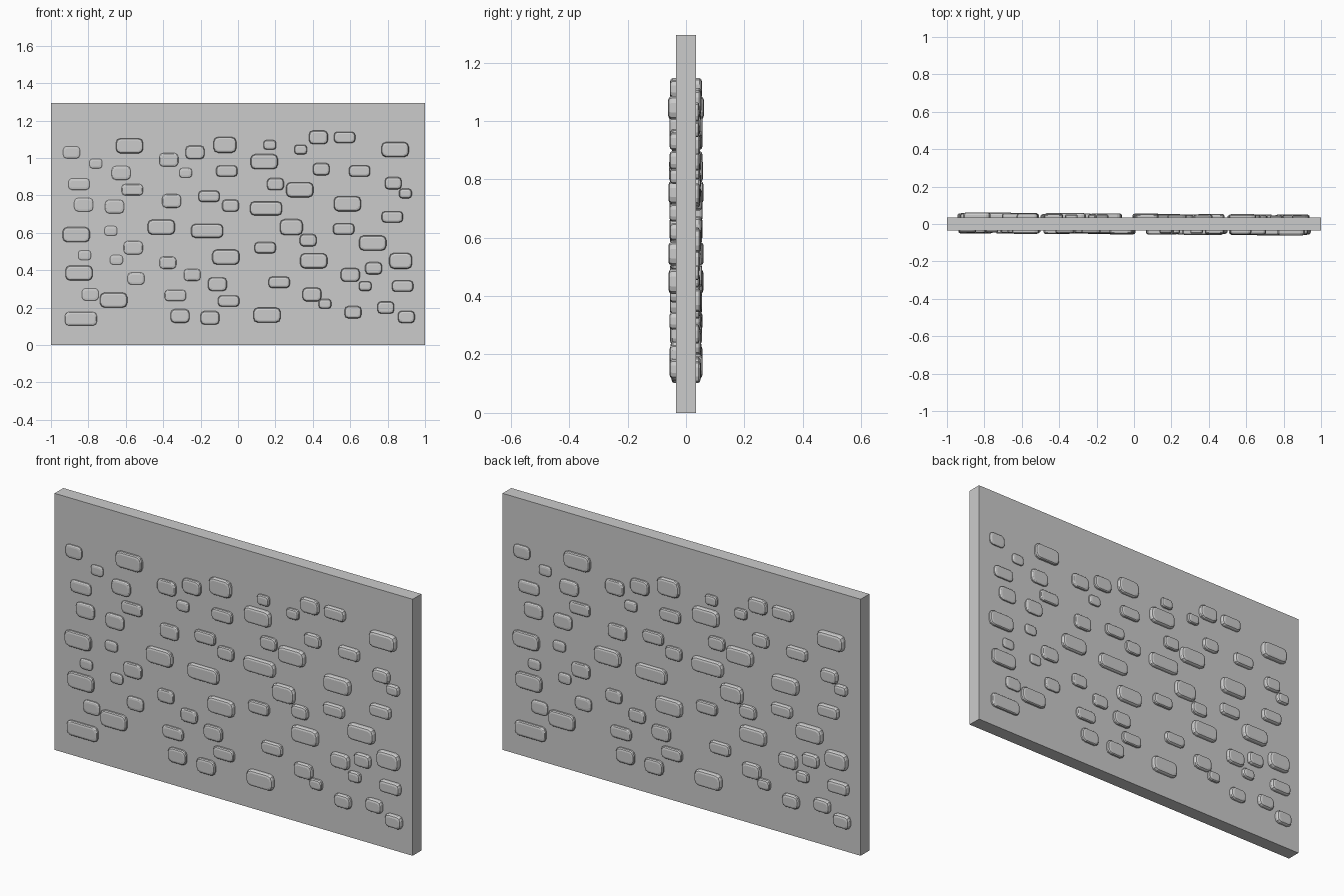
import bpy, bmesh
from math import pi, cos, sin

if "Cube" in bpy.data.objects:
    bpy.data.objects.remove(bpy.data.objects["Cube"])

THICK = 0.07   # slab thickness
HEIGHT = 1.295


def make_object(name, bm):
    bmesh.ops.recalc_face_normals(bm, faces=bm.faces)
    mesh = bpy.data.meshes.new(name)
    bm.to_mesh(mesh)
    bm.free()
    obj = bpy.data.objects.new(name, mesh)
    bpy.context.collection.objects.link(obj)
    return obj


def rounded_rect(w, h, r):
    """Outline of a rectangle with three points on every corner."""
    pts = []
    for k, (sx, sz) in enumerate([(1, 1), (-1, 1), (-1, -1), (1, -1)]):
        for j in range(3):
            a = pi / 2 * (k + j / 2)
            pts.append((sx * (w / 2 - r) + r * cos(a), sz * (h / 2 - r) + r * sin(a)))
    return pts


def add_stone(bm, x, z, w, h, depth):
    """A raised stone with a softened rim, sunk slightly into the slab."""
    rings = []
    for y, inset in [(-0.012, 0), (depth * 0.55, 0), (depth * 0.87, 0.004), (depth, 0.012)]:
        outline = rounded_rect(w - 2 * inset, h - 2 * inset, h * 0.3 - inset * 0.5)
        rings.append([bm.verts.new((x + px, -THICK / 2 - y, z + pz)) for px, pz in outline])
    n = len(rings[0])
    for a, b in zip(rings, rings[1:]):
        for i in range(n):
            j = (i + 1) % n
            bm.faces.new((a[i], a[j], b[j], b[i]))
    bm.faces.new(rings[0])
    bm.faces.new(rings[-1])


def stones(name, w, h, bulge, places):
    """One size of stone on the front, and the same turned half round on the back."""
    bm = bmesh.new()
    for x, z in places:
        add_stone(bm, x, z, w, h, bulge + 0.006 * x)
    front = make_object("front_" + name, bm)
    back = bpy.data.objects.new("back_" + name, front.data)
    back.rotation_euler.z = pi
    bpy.context.collection.objects.link(back)


# wall slab
bm = bmesh.new()
bmesh.ops.create_cube(bm, size=1)
for v in bm.verts:
    v.co = (v.co.x * 2, v.co.y * THICK, (v.co.z + 0.5) * HEIGHT)
make_object("wall_slab", bm)

# raised stones, grouped by size
stones("pebbles", 0.068, 0.051, 0.015, [
    (-.68, .61), (-.82, .48), (-.65, .455), (-.28, .92), (.17, 1.07),
    (.335, 1.045), (.465, .22), (.895, .81), (.68, .315), (-.76, .97)])
stones("small_stones", 0.09, 0.065, 0.016, [
    (-.89, 1.03), (-.545, .355), (-.79, .27), (-.245, .375), (-.04, .745),
    (-.375, .44), (.445, .94), (.20, .86), (.375, .56), (.83, .865),
    (.725, .41), (.615, .175), (.79, .20), (.90, .15)])
stones("block_stones", 0.102, 0.073, 0.017, [
    (-.625, .92), (-.825, .75), (-.66, .74), (-.56, .52), (-.37, .99),
    (-.23, 1.03), (-.355, .77), (-.11, .325), (-.31, .155), (-.15, .145),
    (.43, 1.11), (.395, .27), (.60, .375)])
stones("flat_stones", 0.114, 0.06, 0.017, [
    (-.85, .86), (-.565, .83), (-.06, .93), (-.155, .795), (-.335, .265),
    (-.05, .235), (.145, .52), (.22, .335), (.57, 1.11), (.65, .93),
    (.825, .685), (.565, .62), (.88, .315)])
stones("large_stones", 0.146, 0.08, 0.021, [
    (-.58, 1.065), (-.865, .59), (-.85, .385), (-.665, .24), (-.41, .63),
    (-.065, .47), (.14, .98), (.33, .83), (.405, .45), (.155, .16),
    (.84, 1.045), (.585, .755), (.72, .545)])
stones("tall_stones", 0.123, 0.085, 0.019, [(-.07, 1.07), (.285, .63), (.87, .45)])
stones("long_stones", 0.172, 0.074, 0.02, [(-.84, .14), (-.165, .61), (.15, .73)])
